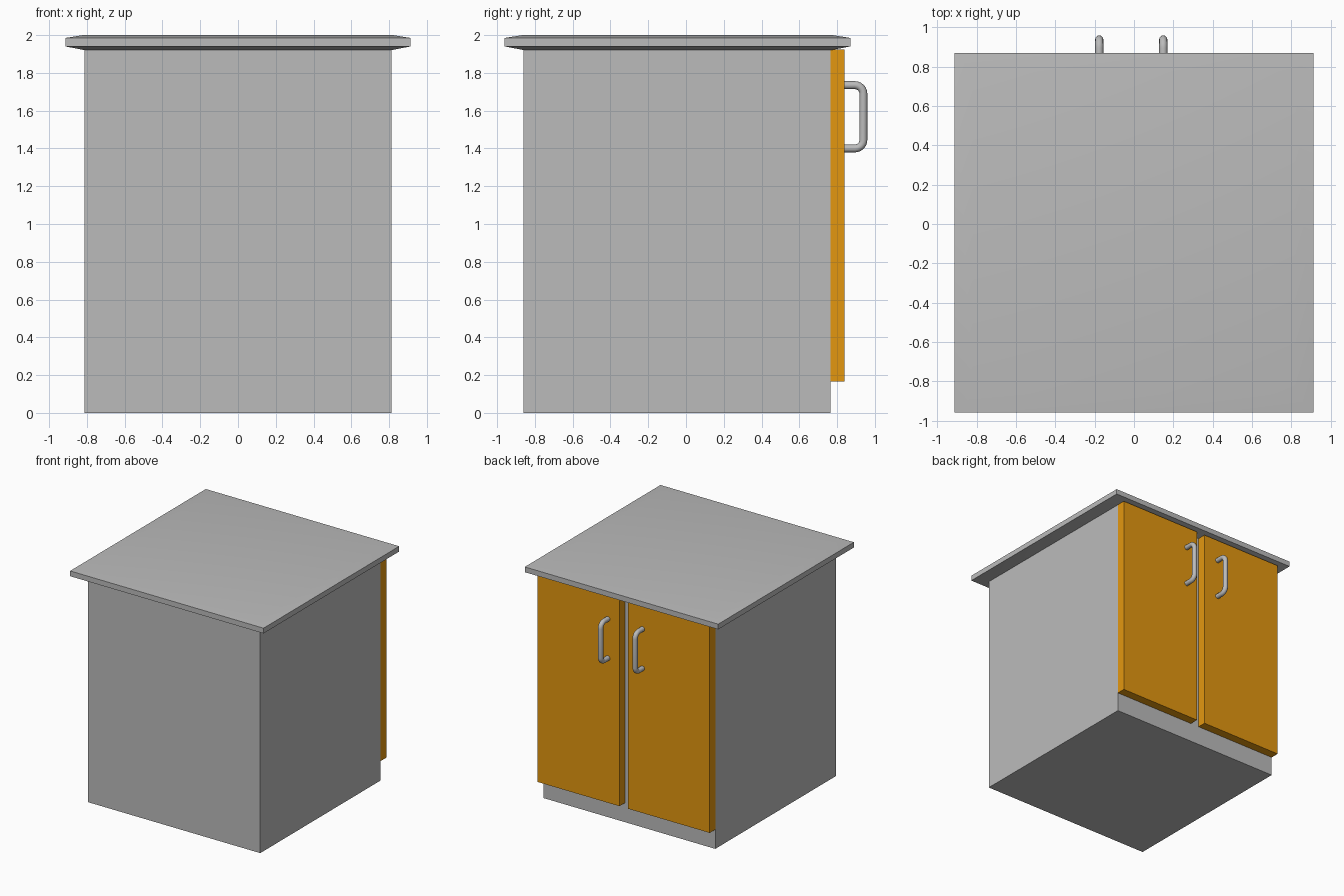
import bpy, bmesh, math

if "Cube" in bpy.data.objects:
    bpy.data.objects.remove(bpy.data.objects["Cube"])


def material(name, rgb):
    m = bpy.data.materials.new(name)
    m.diffuse_color = (*rgb, 1)
    m.use_nodes = True
    m.node_tree.nodes["Principled BSDF"].inputs["Base Color"].default_value = m.diffuse_color
    return m


GREY = material("grey", (0.5, 0.5, 0.5))
ORANGE = material("orange", (0.77, 0.31, 0.005))


def add_mesh(name, bm, mat):
    bmesh.ops.recalc_face_normals(bm, faces=bm.faces)
    me = bpy.data.meshes.new(name)
    bm.to_mesh(me)
    bm.free()
    me.materials.append(mat)
    ob = bpy.data.objects.new(name, me)
    bpy.context.collection.objects.link(ob)
    return ob


def select_only(ob):
    bpy.ops.object.select_all(action='DESELECT')
    ob.select_set(True)
    bpy.context.view_layer.objects.active = ob


def smooth(ob):
    select_only(ob)
    bpy.ops.object.shade_smooth_by_angle(angle=math.radians(35))


def stack(name, rings, mat):
    """Rectangular rings (x0, x1, y0, y1, z) joined from bottom to top and capped."""
    bm = bmesh.new()
    loops = [[bm.verts.new((x, y, z)) for x, y in ((x0, y0), (x1, y0), (x1, y1), (x0, y1))]
             for x0, x1, y0, y1, z in rings]
    bm.faces.new(loops[0])
    bm.faces.new(loops[-1])
    for a, b in zip(loops, loops[1:]):
        for i in range(4):
            j = (i + 1) % 4
            bm.faces.new((a[i], a[j], b[j], b[i]))
    return add_mesh(name, bm, mat)


def box(name, x0, x1, y0, y1, z0, z1, mat):
    return stack(name, [(x0, x1, y0, y1, z0), (x0, x1, y0, y1, z1)], mat)


# Cabinet body
box("cabinet_body", -0.812, 0.812, -0.86, 0.765, 0, 1.925, GREY)

# Worktop with gently sloping margins above and below its rim
inner = (-0.82, 0.82, -0.865, 0.775)
outer = (-0.913, 0.913, -0.96, 0.87)
smooth(stack("worktop", [(*inner, 1.922), (*outer, 1.94), (*outer, 1.985), (*inner, 2.0)], GREY))

# Two doors on the rear side
for side, x0, x1 in (("left", -0.812, -0.04), ("right", 0.04, 0.812)):
    box(side + "_door", x0, x1, 0.765, 0.84, 0.165, 1.923, ORANGE)


# Bent tube handles
def handle(name, x):
    y_out, z_low, z_high, r = 0.939, 1.4, 1.735, 0.045
    path = [(0.82, z_low)]
    for cz, start in ((z_low + r, -90), (z_high - r, 0)):
        for i in range(7):
            a = math.radians(start + 15 * i)
            path.append((y_out - r + r * math.cos(a), cz + r * math.sin(a)))
    path.append((0.82, z_high))
    cu = bpy.data.curves.new(name, 'CURVE')
    cu.dimensions = '3D'
    cu.bevel_depth = 0.021
    cu.bevel_resolution = 4
    cu.use_fill_caps = True
    sp = cu.splines.new('POLY')
    sp.points.add(len(path) - 1)
    for p, (y, z) in zip(sp.points, path):
        p.co = (x, y, z, 1)
    cu.materials.append(GREY)
    ob = bpy.data.objects.new(name, cu)
    bpy.context.collection.objects.link(ob)
    select_only(ob)
    bpy.ops.object.convert(target='MESH')
    smooth(bpy.context.view_layer.objects.active)


handle("left_handle", -0.177)
handle("right_handle", 0.149)
